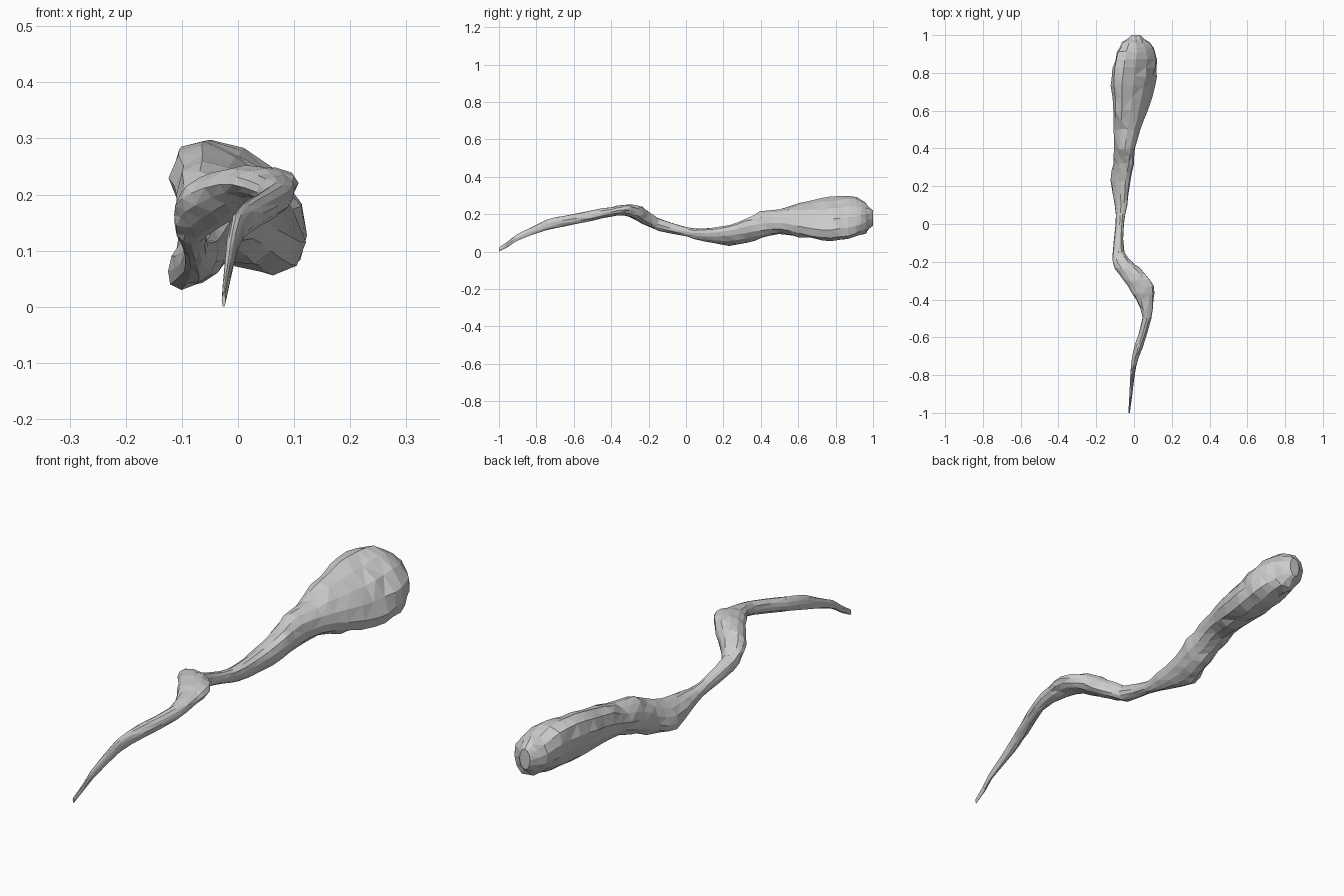
import bpy, bmesh, math, random
from mathutils import Vector

if "Cube" in bpy.data.objects:
    bpy.data.objects.remove(bpy.data.objects["Cube"])

random.seed(4)
SIDES = 12

# Cross-sections along the body: y, x min, x max, z min, z max, slant
SECTIONS = [
    (-1.00, -.029, -.022, .000, .022, 0),
    (-0.90, -.024, -.008, .058, .092, 0),
    (-0.75, -.016, .012, .112, .167, .1),
    (-0.65, .002, .046, .137, .192, .1),
    (-0.50, .044, .092, .165, .220, 0),
    (-0.40, .012, .104, .187, .238, 0),
    (-0.33, -.032, .102, .192, .250, .1),
    (-0.26, -.082, .060, .165, .248, .1),
    (-0.21, -.112, .000, .138, .222, 0),
    (-0.15, -.112, -.052, .112, .180, 0),
    (0.00, -.098, -.054, .080, .132, 0),
    (0.10, -.102, -.036, .052, .124, .3),
    (0.23, -.126, -.018, .033, .142, .45),
    (0.32, -.108, -.002, .046, .175, .35),
    (0.40, -.106, .008, .070, .214, .1),
    (0.50, -.104, .036, .094, .224, -.1),
    (0.60, -.108, .072, .078, .258, -.35),
    (0.73, -.118, .108, .062, .282, -.5),
    (0.83, -.112, .125, .062, .296, -.5),
    (0.91, -.092, .118, .078, .288, -.45),
    (0.96, -.062, .085, .100, .262, -.3),
    (1.00, -.012, .034, .138, .220, 0),
]


def catmull(a, b, c, d):
    """Midpoint of a smooth curve through b and c."""
    return tuple((9 * (q + r) - p - s) / 16 for p, q, r, s in zip(a, b, c, d))


def ring(section, jitter):
    y, x0, x1, z0, z1, slant = section
    cx, cz, hx, hz = (x0 + x1) / 2, (z0 + z1) / 2, (x1 - x0) / 2, (z1 - z0) / 2
    points = []
    for i in range(SIDES):
        t = 2 * math.pi * i / SIDES
        k = 1 + random.uniform(-jitter, jitter)
        u = math.cos(t)
        w = slant * u + math.sqrt(1 - slant ** 2) * math.sin(t)
        dy = random.uniform(-jitter, jitter) * .1
        points.append(Vector((cx + hx * k * u, y + dy, cz + hz * k * w)))
    return points


# Interleave smooth in-between sections, slightly irregular like carved facets
last = len(SECTIONS) - 1
rings = []
for i, s in enumerate(SECTIONS):
    rings.append(ring(s, 0 if i in (0, last) else .06))
    if i < last:
        mid = catmull(SECTIONS[max(i - 1, 0)], s, SECTIONS[i + 1],
                      SECTIONS[min(i + 2, last)])
        mid = ((s[0] + SECTIONS[i + 1][0]) / 2,) + mid[1:]
        rings.append(ring(mid, .06))

# Skin the rings into one closed, triangulated body
bm = bmesh.new()
loops = [[bm.verts.new(p) for p in r] for r in rings]
for a, b in zip(loops, loops[1:]):
    for i in range(SIDES):
        j = (i + 1) % SIDES
        bm.faces.new((a[i], a[j], b[j], b[i]))
bm.faces.new(loops[0])
bm.faces.new(loops[-1])
bmesh.ops.triangulate(bm, faces=bm.faces[:])
bmesh.ops.recalc_face_normals(bm, faces=bm.faces[:])

mesh = bpy.data.meshes.new("tadpole_body")
bm.to_mesh(mesh)
bm.free()
body = bpy.data.objects.new("tadpole_body", mesh)
bpy.context.collection.objects.link(body)
